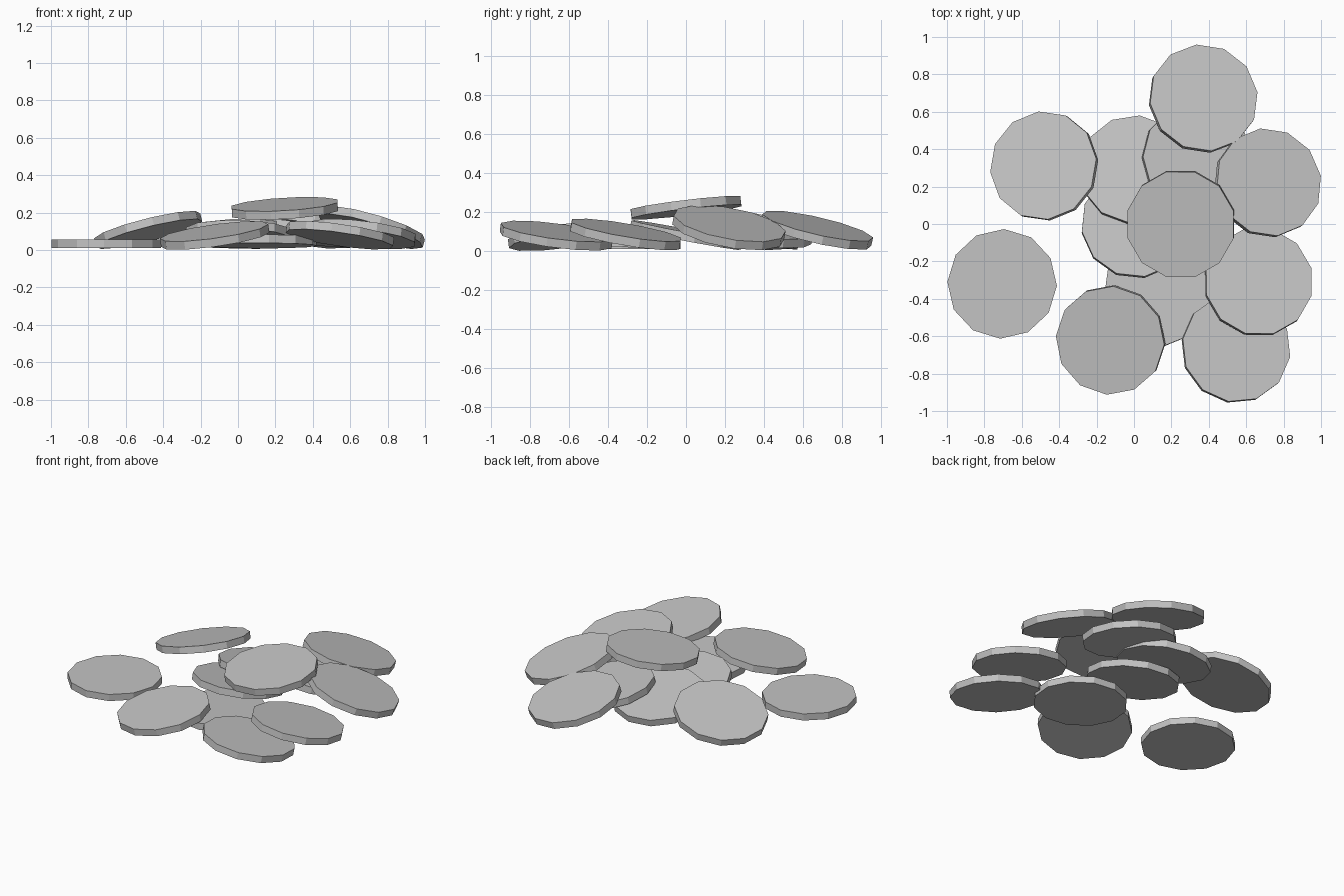
import bpy
from math import radians
from mathutils import Matrix, Vector

cube = bpy.data.objects.get("Cube")
if cube:
    bpy.data.objects.remove(cube, do_unlink=True)

RADIUS, THICK, SIDES = 0.293, 0.045, 12

grey = bpy.data.materials.new("plain grey")
grey.use_nodes = True
color = (0.55, 0.55, 0.55, 1)
grey.diffuse_color = color
grey.node_tree.nodes["Principled BSDF"].inputs["Base Color"].default_value = color


def disc(name, x, y, top, slope_x, slope_y, turn):
    """Flat twelve-sided disc, leaning by its slopes along x and y."""
    bpy.ops.mesh.primitive_cylinder_add(vertices=SIDES, radius=RADIUS, depth=THICK)
    ob = bpy.context.object
    ob.name = name
    normal = Vector((-slope_x, -slope_y, 1)).normalized()
    lean = Vector((0, 0, 1)).rotation_difference(normal).to_matrix().to_4x4()
    spin = Matrix.Rotation(radians(turn), 4, "Z")
    ob.matrix_world = Matrix.Translation((x, y, top - THICK / 2)) @ lean @ spin
    ob.data.materials.append(grey)


# Lone disc lying flat
disc("disc_flat", -0.705, -0.32, 0.055, 0, 0, -2)

# Lower layer of the pile
disc("disc_under_front", 0.13, -0.36, 0.068, 0, -0.05, 7)
disc("disc_under_middle", 0.01, 0, 0.105, -0.03, -0.19, 9)
disc("disc_under_back", 0, 0.29, 0.11, 0.03, -0.2, -6)
disc("disc_under_back_left", 0.335, 0.355, 0.115, -0.15, -0.12, 0)

# Outer discs leaning on the pile
disc("disc_back_right", -0.48, 0.31, 0.13, 0.25, -0.14, 6)
disc("disc_back", 0.37, 0.67, 0.13, -0.16, -0.23, 7)
disc("disc_left", 0.715, 0.22, 0.143, -0.29, -0.18, 8)
disc("disc_front_right", -0.125, -0.62, 0.1, 0.14, 0.13, -4)
disc("disc_front_left", 0.545, -0.665, 0.102, -0.14, -0.13, -9)
disc("disc_side_left", 0.665, -0.31, 0.108, -0.12, -0.17, 15)

# Top of the pile
disc("disc_top", 0.25, 0, 0.245, 0.06, 0.12, 15)
